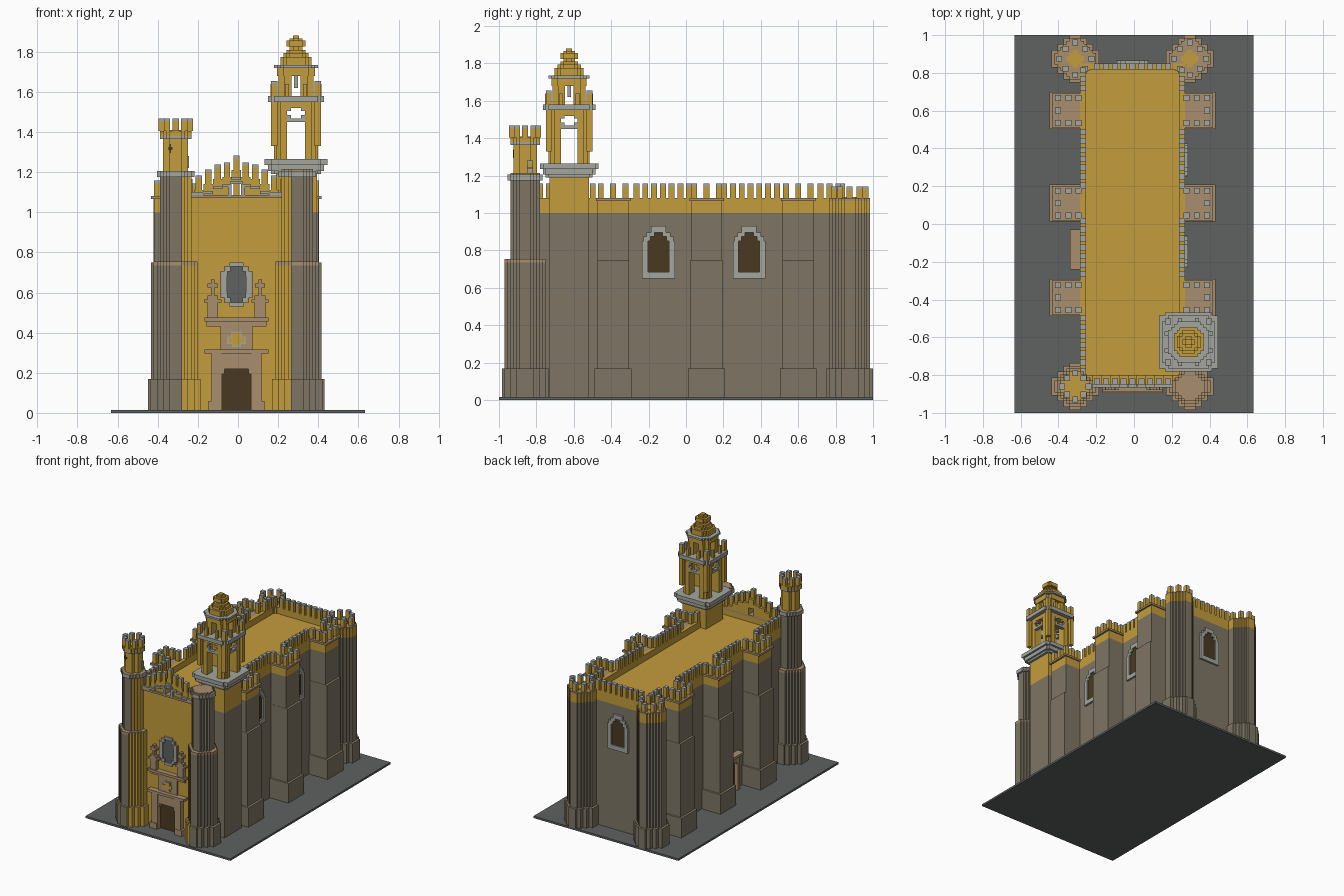
import bpy, bmesh, math

cube = bpy.data.objects.get("Cube")
if cube:
    bpy.data.objects.remove(cube)

V = 1 / 64            # building block size
CX = -V / 2           # centre line of the building

# Flat colours (sRGB 0-255)
COLOURS = {"ochre": (196, 156, 60), "stone": (126, 118, 101), "tan": (168, 142, 110),
           "pale_grey": (163, 166, 158), "dark_opening": (72, 58, 34), "slate": (94, 98, 96)}
MATS = []
for name, rgb in COLOURS.items():
    lin = [((c / 255 + 0.055) / 1.055) ** 2.4 for c in rgb] + [1]
    m = bpy.data.materials.new(name)
    m.use_nodes = True
    m.diffuse_color = lin
    m.node_tree.nodes["Principled BSDF"].inputs["Base Color"].default_value = lin
    MATS.append(m)
OCHRE, STONE, TAN, GREY, DARK, SLATE = range(6)


class Part:
    """One object collected from extruded outlines."""
    def __init__(self, name):
        self.name, self.bm = name, bmesh.new()

    def prism(self, outline, z0, z1, mat, top=None, rule=None):
        lo = [self.bm.verts.new((x, y, z0)) for x, y in outline]
        hi = [self.bm.verts.new((x, y, z1)) for x, y in outline]
        n = len(outline)
        faces = [self.bm.faces.new(lo[::-1]), self.bm.faces.new(hi)]
        for i in range(n):
            j = (i + 1) % n
            faces.append(self.bm.faces.new((lo[i], lo[j], hi[j], hi[i])))
        for f in faces:
            f.material_index = rule(f.calc_center_median()) if rule else mat
        if top is not None:
            faces[1].material_index = top

    def box(self, x0, x1, y0, y1, z0, z1, mat, top=None):
        x0, x1 = sorted((x0, x1))
        y0, y1 = sorted((y0, y1))
        self.prism([(x0, y0), (x1, y0), (x1, y1), (x0, y1)], z0, z1, mat, top)

    def merlon(self, x, y, z, h=4 * V):
        self.box(x - V, x + V, y - V, y + V, z, z + h, OCHRE)
        self.box(x - V, x + V, y - V, y + V, z + h, z + h + V, GREY)

    def done(self):
        me = bpy.data.meshes.new(self.name)
        self.bm.to_mesh(me)
        self.bm.free()
        for m in MATS:
            me.materials.append(m)
        bpy.context.collection.objects.link(bpy.data.objects.new(self.name, me))


def stepped(cx, cy, r, cut=1.35):
    """Blocky octagon outline: half width r, corners trimmed where |x|+|y| > cut*r."""
    n = max(1, round(r / V))
    pts = []
    for j in range(-n, n):
        w = max(V, round(min(n, cut * n - abs(j + 0.5)))* V)
        for p in ((w, j * V), (w, (j + 1) * V)):
            if not pts or pts[-1] != p:
                pts.append(p)
    pts += [(-x, y) for x, y in reversed(pts)]
    return [(cx + x, cy + y) for x, y in pts]


def opening(p, axis, face, sign, c, layers, frame, fill, depth=V):
    """Stepped frame and dark plate on a wall; layers are (z0, z1, outer, inner) half widths."""
    def slab(u0, u1, z0, z1, d, mat):
        if axis == "x":
            p.box(face, face + sign * d, u0, u1, z0, z1, mat)
        else:
            p.box(u0, u1, face, face + sign * d, z0, z1, mat)
    for z0, z1, o, i in layers:
        if i == 0:
            slab(c - o, c + o, z0, z1, depth, frame)
        else:
            slab(c - o, c - i, z0, z1, depth, frame)
            slab(c + i, c + o, z0, z1, depth, frame)
            slab(c - i, c + i, z0, z1, 0.004, fill)


# Ground slab
p = Part("ground_slab")
p.box(-40.5 * V, 40.5 * V, -1, 1, 0, V, SLATE)
p.done()

# Nave with roof and parapet
HW, YB, YF = 0.277, 0.85, -0.80
p = Part("nave")
p.box(CX - HW, CX + HW, YF, YB, V, 1.0, STONE)
p.box(CX - HW, CX + HW, YF, YB, 1.0, 1.03, OCHRE)
for s in (-1, 1):
    p.box(CX + s * (HW - 2 * V), CX + s * HW, YF, YB, 1.03, 1.08, OCHRE)
p.box(CX - HW + 2 * V, CX + HW - 2 * V, YB - 2 * V, YB, 1.03, 1.08, OCHRE)
p.done()

# Buttresses along both sides
BUTTS = (-0.39, 0.11, 0.60)
p = Part("side_buttresses")
for s in (-1, 1):
    for y in BUTTS:
        for z0, z1, w, h, m in ((V, .17, .44, .098, STONE), (.17, .75, .425, .085, STONE),
                                (.75, 1.0, .41, .083, STONE), (1.0, 1.065, .41, .083, OCHRE),
                                (1.065, 1.08, .425, .092, TAN)):
            p.box(CX + s * HW, CX + s * w, y - h, y + h, z0, z1, m, TAN)
p.done()

# Battlements on the walls and buttresses
p = Part("battlements")
for s in (-1, 1):
    for k in range(35):
        y = -0.78 + k * 3 * V
        if y < 0.83 and all(abs(y - b) > 0.09 for b in BUTTS):
            if not (s > 0 and y < -0.5):
                p.merlon(CX + s * (HW - V), y, 1.08)
    for b in BUTTS:
        for dy in (-0.066, 0, 0.066):
            for x in ((0.285, 0.34, 0.395) if dy else (0.395,)):
                p.merlon(CX + s * x, b + dy, 1.08)
for k in range(-4, 5):
    p.merlon(CX + k * 3 * V, YB - V, 1.08)
p.done()

# Corner towers: (name, x, y, stages of z0, z1, radius, material)
SHAFT = [(V, .17, .125, STONE), (.17, .735, .109, STONE), (.735, .755, .115, TAN)]
FRONT = SHAFT + [(.755, 1.175, .08, STONE), (1.175, 1.205, .094, GREY)]
REAR = [(V, .17, .125, STONE), (.17, 1.0, .109, STONE), (1.0, 1.065, .109, OCHRE),
        (1.065, 1.08, .115, TAN)]
TALL = FRONT + [(1.205, 1.365, .07, OCHRE), (1.365, 1.38, .078, GREY), (1.38, 1.405, .085, OCHRE)]
TX = 0.303
for name, s, cy, stages, crown in (("front_right_tower", -1, -.86, TALL, 1.405),
                                   ("front_left_tower", 1, -.86, FRONT, None),
                                   ("rear_right_tower", -1, .875, REAR, 1.08),
                                   ("rear_left_tower", 1, .875, REAR, 1.08)):
    p = Part(name)
    cx = CX + s * TX
    for z0, z1, r, m in stages:
        inner = None
        if cy < 0 and m == STONE:     # plastered on the side facing the entrance
            inner = lambda c: OCHRE if (c.x - cx) * s < -0.01 else STONE
        p.prism(stepped(cx, cy, r, 1.25), z0, z1, m, TAN if z1 < 1.3 else OCHRE, inner)
    if crown:
        r = 0.07 if crown > 1.2 else 0.085
        p.prism(stepped(cx, cy, r - 2 * V, 1.25), crown, crown + .005, OCHRE)
        for k in range(8):
            a = k * math.pi / 4
            q = r if k % 2 == 0 else r * 0.88
            p.merlon(cx + q * math.cos(a), cy + q * math.sin(a), crown, 3 * V)
    else:
        p.prism(stepped(cx, cy, .085, 1.25), 1.205, 1.215, TAN)
    if crown == 1.405:                # cross-shaped slit and side slit
        yf = cy - round(.07 / V) * V
        p.box(cx - .036, cx - .016, yf - .002, yf + .03, 1.31, 1.325, DARK)
        p.box(cx - .03, cx - .022, yf - .003, yf + .03, 1.295, 1.34, DARK)
        p.box(cx + .06, cx + .066, cy + .01, cy + .035, 1.22, 1.28, GREY)
    p.done()

# Front wall with stepped gable
FY = -0.85
p = Part("front_wall")
p.box(CX - .29, CX + .29, FY, YF, V, 1.07, OCHRE)
p.box(CX - .29, CX + .29, FY - V, YF, 1.07, 1.085, TAN)
TOPS = (1.21, 1.175, 1.165, 1.14, 1.11, 1.095)
for k in range(-5, 6):
    x, t = CX + k * 3 * V, TOPS[abs(k)]
    p.box(x - 1.5 * V, x + 1.5 * V, FY, YF, 1.14 if k == 0 else 1.085, t, OCHRE)
    p.box(x - 1.5 * V, x + 1.5 * V, FY - V, FY, max(t - .05, 1.085), max(t - .035, 1.10), GREY)
    p.box(x - V, x + V, FY, FY + 2 * V, t, t + .058, OCHRE)
    p.box(x - V, x + V, FY, FY + 2 * V, t + .058, t + .072, GREY)
for s in (-1, 1):
    p.box(CX + s * .024, CX + s * .042, FY - V, FY, 1.085, 1.14, GREY)
p.box(CX - .03, CX + .03, FY - V, FY, 1.14, 1.155, GREY)
p.done()

# Main portal
p = Part("main_portal")
opening(p, "y", FY, -1, CX, ((V, .195, .12, .073), (.195, .22, .12, .06), (.22, .295, .12, 0)), TAN, DARK, 2 * V)
p.box(CX - .16, CX + .16, FY - .045, FY, .295, .315, TAN)
p.box(CX - .08, CX + .08, FY - V, FY, .315, .455, TAN)
p.box(CX - .15, CX + .15, FY - V, FY, .43, .455, TAN)
p.box(CX - .16, CX + .16, FY - .04, FY, .455, .475, TAN)
for s in (-1, 1):
    p.box(CX + s * .075, CX + s * .125, FY - .038, FY, V, .295, TAN)
    p.box(CX + s * .08, CX + s * .14, FY - .042, FY, V, .06, TAN)
    for z0, z1, w in ((.475, .55, .027), (.55, .565, .043), (.565, .585, .027),
                      (.585, .665, .009), (.625, .645, .025)):
        p.box(CX + s * .118 - w, CX + s * .118 + w, FY - .03, FY, z0, z1, TAN)
# Niche cross above the door
for z0, z1, w in ((.335, .35, .016), (.35, .375, .04), (.375, .4, .02)):
    p.box(CX - w - .007, CX + w + .007, FY - V - .004, FY, z0 - .006, z1 + .006, GREY)
    p.box(CX - w, CX + w, FY - V - .008, FY, z0, z1, OCHRE)
p.done()

# Octagonal window over the portal
p = Part("round_window")
for z0, z1, o, i in ((.53, .55, .035, 0), (.55, .575, .055, .03), (.575, .6, .075, .045),
                     (.6, .68, .075, .048), (.68, .705, .075, .045), (.705, .73, .055, .03), (.73, .75, .035, 0)):
    opening(p, "y", FY, -1, CX, ((z0, z1, o, i),), GREY, SLATE)
    if i:
        for s in (-1, 1):
            p.box(CX + s * o, CX + s * (o + .008), FY - .01, FY, z0, z1, TAN)
p.done()

# Arched windows on the left wall and the rear wall
ARCH = ((.65, .685, .087, 0), (.685, .85, .087, .056), (.85, .875, .08, .042),
        (.875, .897, .063, .022), (.897, .93, .04, 0))
p = Part("arched_windows")
for y in (-.147, .338):
    opening(p, "x", CX + HW, 1, y, ARCH, GREY, DARK)
opening(p, "y", YB, 1, CX, ARCH, GREY, DARK)
p.done()

# Small side door
p = Part("side_door")
opening(p, "x", CX - HW, -1, -.135, ((V, .23, .09, .06), (.23, .25, .09, .045), (.25, .29, .09, 0)), TAN, DARK, 2 * V)
p.box(CX - HW - .055, CX - HW, -.24, -.03, .29, .31, TAN)
p.done()

# Bell tower
bx, by = 0.289, -0.625
p = Part("bell_tower")
p.box(bx - .1, bx + .106, by - .106, by + .106, V, 1.0, STONE)
p.box(bx - .1, bx + .106, by - .106, by + .106, 1.0, 1.19, OCHRE)
for z0, z1, r in ((1.19, 1.205, .125), (1.205, 1.235, .14), (1.235, 1.265, .157)):
    p.prism(stepped(bx, by, r, 1.8), z0, z1, GREY)
for sx in (-1, 1):
    for sy in (-1, 1):
        def corner(a, b, c, d, z0, z1, m=OCHRE):
            p.box(bx + sx * a, bx + sx * b, by + sy * c, by + sy * d, z0, z1, m)
        corner(.044, .08, .044, .11, 1.265, 1.52)
        corner(.08, .11, .044, .08, 1.265, 1.52)
        corner(.08, .1, .08, .1, 1.265, 1.52)
        corner(.093, .124, .093, .124, 1.33, 1.64)
        corner(.093, .124, .093, .124, 1.64, 1.655, GREY)
        corner(.023, .06, .023, .088, 1.58, 1.68)
        corner(.06, .088, .023, .06, 1.58, 1.68)
        for a, b in ((.045, .118), (.118, .045)):
            corner(a - .01, a + .01, b - .01, b + .01, 1.58, 1.63)
            corner(a - .01, a + .01, b - .01, b + .01, 1.63, 1.64, GREY)
for s in (-1, 1):                     # bars across the bell openings
    for z0, z1, i in ((1.45, 1.468, 0), (1.468, 1.485, .025), (1.505, 1.52, .025)):
        for t in (-1, 1):
            p.box(bx + t * i, bx + t * .044, by + s * .09, by + s * .115, z0, z1, GREY)
            p.box(bx + s * .09, bx + s * .115, by + t * i, by + t * .044, z0, z1, GREY)
p.prism(stepped(bx, by, .11, 1.6), 1.52, 1.55, OCHRE)
p.prism(stepped(bx, by, .137, 1.7), 1.55, 1.58, GREY)
p.box(bx - .009, bx + .009, by - .009, by + .009, 1.62, 1.68, GREY)
p.prism(stepped(bx, by, .09, 1.5), 1.68, 1.72, OCHRE)
p.prism(stepped(bx, by, .105, 1.5), 1.72, 1.735, GREY)
p.done()

# Dome and finial
p = Part("bell_tower_dome")
for z0, z1, r in ((1.735, 1.775, .075), (1.775, 1.795, .06), (1.795, 1.81, .045), (1.81, 1.825, .03),
                  (1.825, 1.855, .045), (1.855, 1.867, .03), (1.867, 1.88, .016)):
    p.prism(stepped(bx, by, r, 1.45), z0, z1, OCHRE)
p.done()
